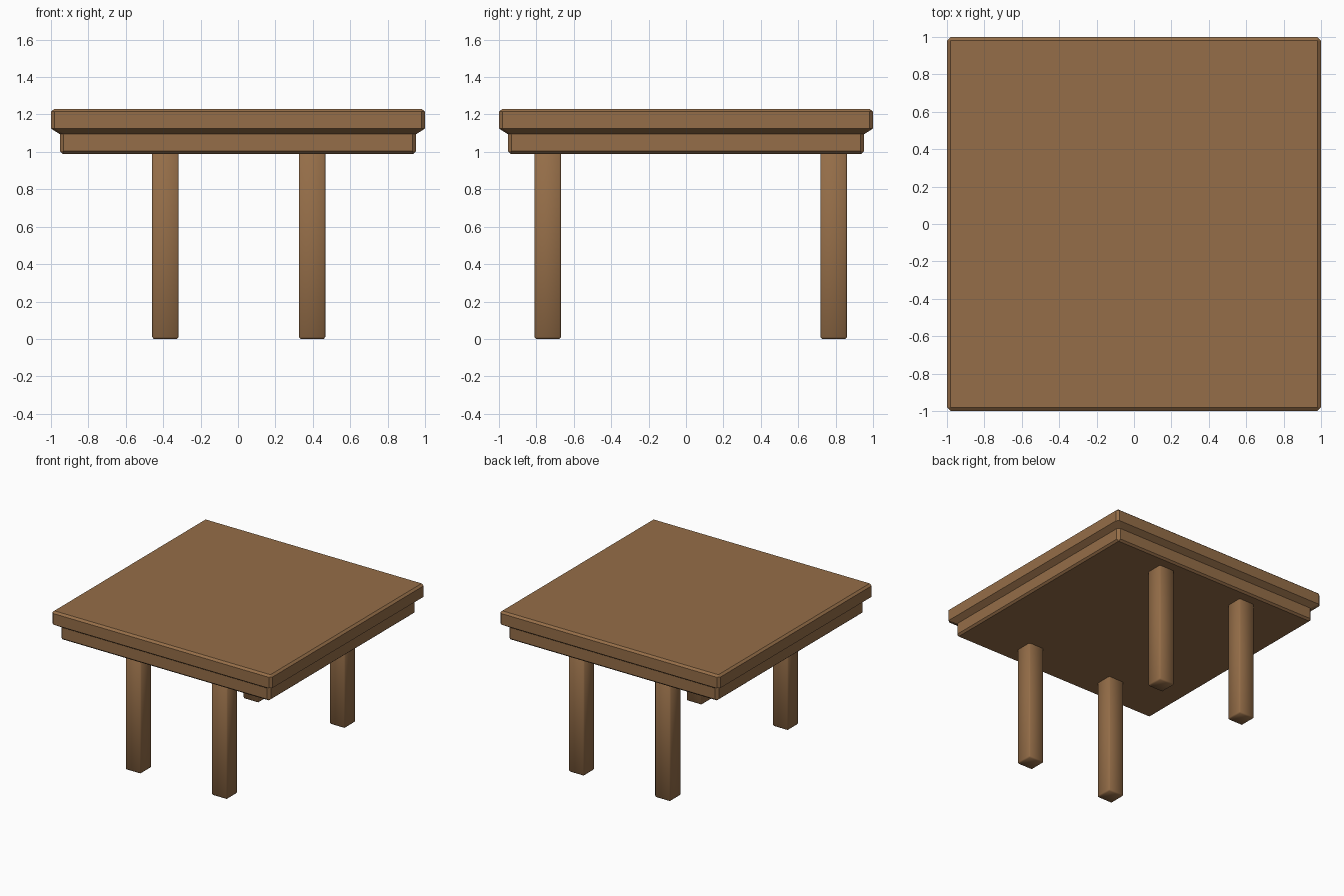
import bpy, bmesh

if "Cube" in bpy.data.objects:
    bpy.data.objects.remove(bpy.data.objects["Cube"])

wood = bpy.data.materials.new("wood")
wood.diffuse_color = (0.30, 0.155, 0.065, 1)
wood.use_nodes = True
wood.node_tree.nodes["Principled BSDF"].inputs["Base Color"].default_value = wood.diffuse_color


def loft(name, rings, center=(0, 0), smooth=False):
    """Stack of chamfered squares: (half width, corner chamfer, z), bottom to top."""
    bm = bmesh.new()
    loops = []
    for h, c, z in rings:
        k = h - c
        pts = [(h, -k), (h, k), (k, h), (-k, h), (-h, k), (-h, -k), (-k, -h), (k, -h)]
        loops.append([bm.verts.new((x + center[0], y + center[1], z)) for x, y in pts])
    for a, b in zip(loops, loops[1:]):
        for i in range(8):
            j = (i + 1) % 8
            bm.faces.new((a[i], a[j], b[j], b[i]))
    bm.faces.new(loops[0][::-1])
    bm.faces.new(loops[-1])
    # merge corners where the chamfer is zero
    bmesh.ops.remove_doubles(bm, verts=bm.verts, dist=1e-5)
    bmesh.ops.recalc_face_normals(bm, faces=bm.faces)
    for f in bm.faces:
        f.smooth = smooth
    mesh = bpy.data.meshes.new(name)
    bm.to_mesh(mesh)
    bm.free()
    mesh.materials.append(wood)
    obj = bpy.data.objects.new(name, mesh)
    bpy.context.collection.objects.link(obj)
    return obj


# Table top with apron below, one stepped solid
loft("table_top", [
    (0.937, 0.0, 0.99), (0.953, 0.02, 1.004),    # apron underside bevel
    (0.953, 0.02, 1.095), (1.0, 0.02, 1.125),    # sloped step out to the slab
    (1.0, 0.02, 1.215), (0.982, 0.0, 1.23),      # slab top bevel
])

# Four square legs with softened edges
for side, x in (("left", -0.388), ("right", 0.396)):
    for end, y in (("front", -0.739), ("back", 0.79)):
        loft(f"{end}_{side}_leg", [
            (0.062, 0.0, 0.0), (0.071, 0.009, 0.01),
            (0.071, 0.009, 0.99), (0.062, 0.0, 1.0),
        ], (x, y), smooth=True)
